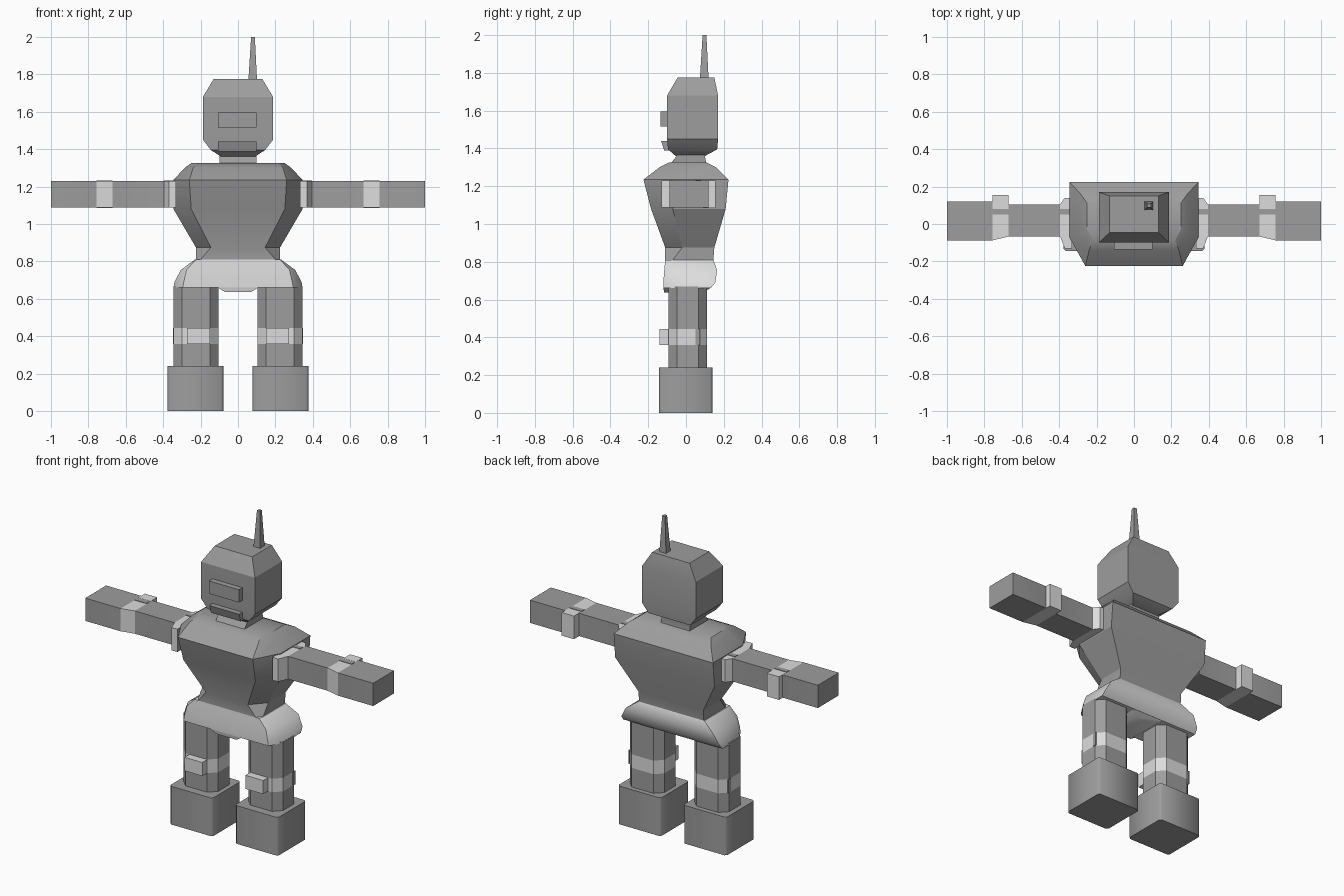
import bpy, bmesh, math

if "Cube" in bpy.data.objects:
    bpy.data.objects.remove(bpy.data.objects["Cube"])


def material(name, v):
    m = bpy.data.materials.new(name)
    m.diffuse_color = (v, v, v, 1)
    m.use_nodes = True
    m.node_tree.nodes["Principled BSDF"].inputs["Base Color"].default_value = m.diffuse_color
    return m


GREY = material("mid grey", 0.34)
LIGHT = material("light grey", 0.72)


def loft(name, rings, mat=GREY, bands=(), angle=35):
    """Skin closed rings of points; segment numbers in bands become light grey."""
    bm = bmesh.new()
    vs = [[bm.verts.new(p) for p in r] for r in rings]
    n = len(rings[0])
    for s in range(len(vs) - 1):
        for i in range(n):
            j = (i + 1) % n
            f = bm.faces.new((vs[s][i], vs[s][j], vs[s + 1][j], vs[s + 1][i]))
            f.material_index = 1 if s in bands else 0
    bm.faces.new(vs[0])
    bm.faces.new(vs[-1])
    bmesh.ops.recalc_face_normals(bm, faces=bm.faces)
    me = bpy.data.meshes.new(name)
    bm.to_mesh(me)
    bm.free()
    me.materials.append(mat)
    me.materials.append(LIGHT)
    ob = bpy.data.objects.new(name, me)
    bpy.context.collection.objects.link(ob)
    bpy.ops.object.select_all(action='DESELECT')
    ob.select_set(True)
    bpy.context.view_layer.objects.active = ob
    bpy.ops.object.shade_smooth_by_angle(angle=math.radians(angle))
    return ob


def rect(z, x0, x1, y0, y1):
    return [(x0, y0, z), (x1, y0, z), (x1, y1, z), (x0, y1, z)]


def box(name, x0, x1, y0, y1, z0, z1, mat=GREY):
    return loft(name, [rect(z0, x0, x1, y0, y1), rect(z1, x0, x1, y0, y1)], mat)


def hexa(z, wf, w, yf, yc, yb):
    """Body section with bevelled front corners."""
    return [(-wf, yf, z), (wf, yf, z), (w, yc, z), (w, yb, z), (-w, yb, z), (-w, yc, z)]


def octa(z, x0, x1, y0, y1, cx, cy):
    return [(x0 + cx, y0, z), (x1 - cx, y0, z), (x1, y0 + cy, z), (x1, y1 - cy, z),
            (x1 - cx, y1, z), (x0 + cx, y1, z), (x0, y1 - cy, z), (x0, y0 + cy, z)]


# Torso and hips
loft("torso", [
    hexa(0.81, 0.20, 0.225, -0.11, -0.07, 0.145),
    hexa(0.875, 0.145, 0.225, -0.11, -0.02, 0.15),
    hexa(1.08, 0.25, 0.345, -0.185, -0.07, 0.21),
    hexa(1.235, 0.26, 0.345, -0.225, -0.07, 0.225),
    hexa(1.30, 0.24, 0.285, -0.14, -0.04, 0.16),
    hexa(1.325, 0.22, 0.25, -0.09, -0.03, 0.11)], angle=30)
loft("hips", [
    hexa(0.66, 0.295, 0.345, -0.12, -0.04, 0.13),
    hexa(0.69, 0.29, 0.34, -0.12, -0.04, 0.155),
    hexa(0.755, 0.275, 0.305, -0.115, -0.06, 0.165),
    hexa(0.81, 0.225, 0.23, -0.11, -0.08, 0.145)], LIGHT)
loft("crotch", [rect(0.637, -0.07, 0.07, -0.115, 0.09),
                rect(0.662, -0.11, 0.11, -0.12, 0.13)], LIGHT)

# Neck, head and face
loft("neck", [rect(1.31, -0.10, 0.10, -0.09, 0.11),
              rect(1.36, -0.10, 0.10, -0.05, 0.10),
              rect(1.39, -0.10, 0.10, -0.06, 0.11)])
loft("head", [rect(1.36, -0.09, 0.09, -0.055, 0.10),
              rect(1.395, -0.145, 0.145, -0.095, 0.165),
              rect(1.45, -0.187, 0.187, -0.10, 0.17),
              rect(1.68, -0.187, 0.187, -0.10, 0.17),
              rect(1.775, -0.13, 0.13, -0.045, 0.15)], angle=30)
box("visor", -0.107, 0.10, -0.135, -0.09, 1.515, 1.595)
loft("mouth", [rect(1.388, -0.107, 0.10, -0.115, -0.08),
               rect(1.44, -0.107, 0.10, -0.132, -0.08)])
loft("antenna", [rect(1.76, 0.055, 0.102, 0.073, 0.12),
                 rect(2.0, 0.07, 0.09, 0.088, 0.108)])

for s, side in ((-1, "left"), (1, "right")):
    # Arm with light shoulder and wrist bands, wider hand block
    steps = [(0.33, -0.13, 0.14), (0.37, -0.13, 0.14), (0.395, -0.067, 0.105),
             (0.67, -0.067, 0.105), (0.755, -0.087, 0.12), (1.0, -0.087, 0.12)]
    loft(side + "_arm", [[(s * x, y0, 1.087), (s * x, y1, 1.087),
                          (s * x, y1, 1.23), (s * x, y0, 1.23)]
                         for x, y0, y1 in steps], bands=(0, 1, 3))
    a, b = sorted((s * 0.67, s * 0.755))
    box(side + "_wrist_fin", a, b, 0.09, 0.155, 1.086, 1.231, LIGHT)
    box(side + "_wrist_stripe", a, b, 0.05, 0.08, 1.227, 1.233)
    a, b = sorted((s * 0.34, s * 0.395))
    box(side + "_shoulder_stripe", a, b, 0.05, 0.08, 1.227, 1.233)

    # Leg with light knee band, pad and outer stripe
    a, b = sorted((s * 0.105, s * 0.345))
    loft(side + "_leg", [octa(z, a, b, -0.092, 0.11, 0.045, 0.045)
                         for z in (0.22, 0.36, 0.445, 0.67)], bands=(1,))
    a, b = sorted((s * 0.15, s * 0.273))
    box(side + "_knee_pad", a, b, -0.14, -0.08, 0.36, 0.445, LIGHT)
    a, b = sorted((s * 0.342, s * 0.348))
    box(side + "_knee_stripe", a, b, 0.05, 0.075, 0.36, 0.445)

    # Foot block with softened upright edges
    a, b = sorted((s * 0.078, s * 0.377))
    loft(side + "_foot", [octa(z, a, b, -0.143, 0.14, 0.012, 0.012)
                          for z in (0.0, 0.24)], angle=50)
